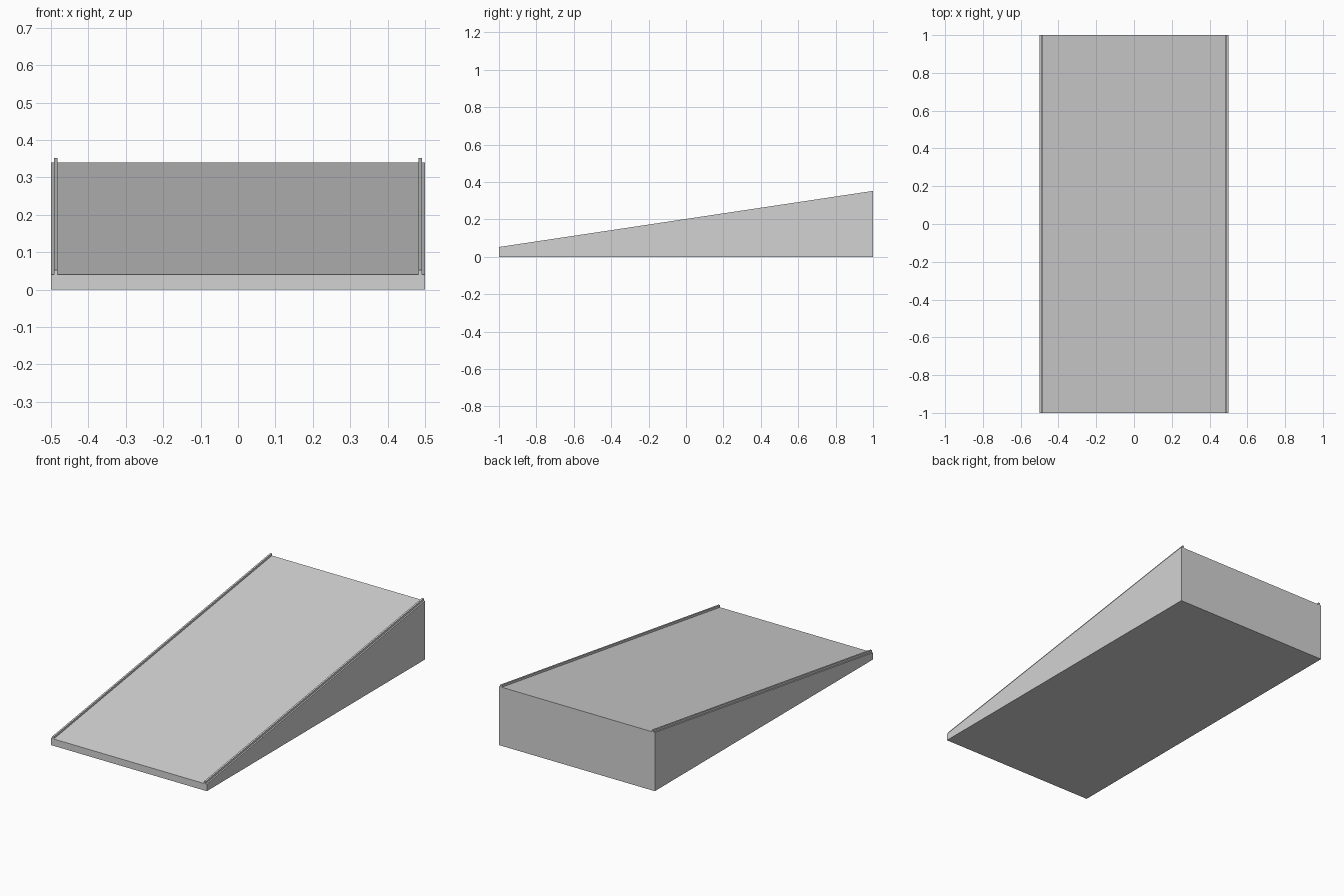
import bpy
import bmesh

cube = bpy.data.objects.get("Cube")
if cube:
    bpy.data.objects.remove(cube, do_unlink=True)

grey = bpy.data.materials.new("light_grey")
grey.use_nodes = True
colour = (0.65, 0.65, 0.65, 1)
grey.diffuse_color = colour
grey.node_tree.nodes["Principled BSDF"].inputs["Base Color"].default_value = colour

FRONT, BACK = -1.0, 1.0
LOW, HIGH = 0.04, 0.34      # deck height at the front and back
RAIL_HEIGHT = 0.0125


def extrude_profile(name, profile, x_min, x_max):
    """Sweep a (y, z) side profile across x."""
    bm = bmesh.new()
    face = bm.faces.new([bm.verts.new((x_min, y, z)) for y, z in profile])
    swept = bmesh.ops.extrude_face_region(bm, geom=[face])["geom"]
    verts = [v for v in swept if isinstance(v, bmesh.types.BMVert)]
    bmesh.ops.translate(bm, vec=(x_max - x_min, 0, 0), verts=verts)
    bmesh.ops.recalc_face_normals(bm, faces=bm.faces)
    mesh = bpy.data.meshes.new(name)
    bm.to_mesh(mesh)
    bm.free()
    mesh.materials.append(grey)
    obj = bpy.data.objects.new(name, mesh)
    bpy.context.collection.objects.link(obj)
    return obj


# Solid wedge
extrude_profile("ramp_body", [(FRONT, 0), (BACK, 0), (BACK, HIGH), (FRONT, LOW)], -0.5, 0.5)

# Thin raised rail along each edge of the deck
rail = [(FRONT, LOW), (BACK, HIGH), (BACK, HIGH + RAIL_HEIGHT), (FRONT, LOW + RAIL_HEIGHT)]
for name, centre in (("left_rail", 0.487), ("right_rail", -0.487)):
    extrude_profile(name, rail, centre - 0.005, centre + 0.005)
